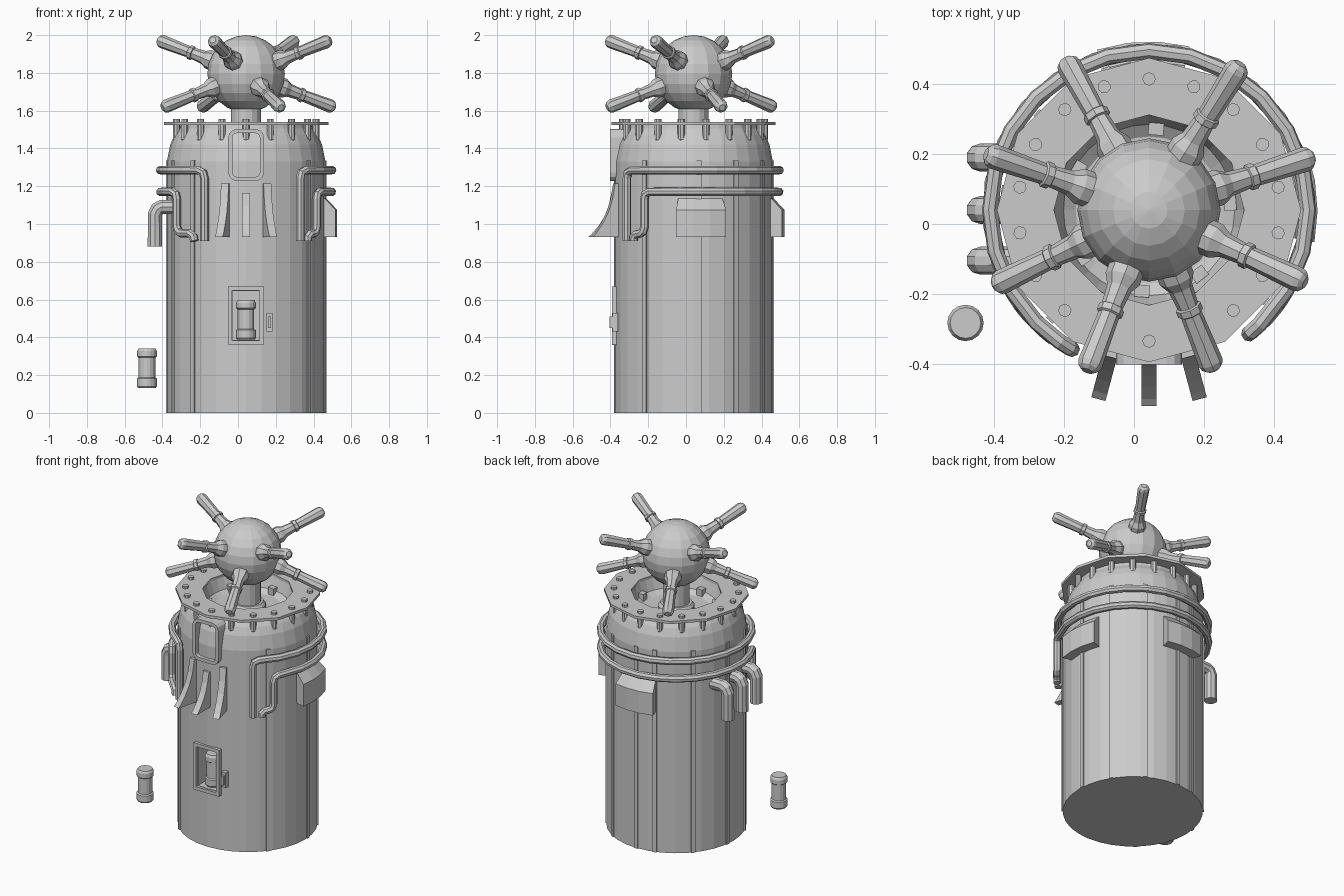
import bpy, bmesh
from math import sin, cos, pi, radians
from mathutils import Vector, Matrix

if "Cube" in bpy.data.objects:
    bpy.data.objects.remove(bpy.data.objects["Cube"])

C = Vector((0.043, 0.04, 0))          # axis of the tank


def finish(name, bm, mat=None):
    bmesh.ops.remove_doubles(bm, verts=bm.verts, dist=1e-5)
    bmesh.ops.recalc_face_normals(bm, faces=bm.faces)
    if mat:
        bm.transform(mat)
    me = bpy.data.meshes.new(name)
    bm.to_mesh(me)
    bm.free()
    ob = bpy.data.objects.new(name, me)
    bpy.context.collection.objects.link(ob)
    return ob


def skin(name, rings, mat=None, closed=False):
    """Join equal-sized point loops; cap the ends unless closed."""
    bm = bmesh.new()
    vs = [[bm.verts.new(p) for p in r] for r in rings]
    n = len(rings[0])
    for k in range(len(vs) if closed else len(vs) - 1):
        a, b = vs[k], vs[(k + 1) % len(vs)]
        for i in range(n):
            bm.faces.new((a[i], a[(i + 1) % n], b[(i + 1) % n], b[i]))
    if not closed:
        bm.faces.new(vs[0])
        bm.faces.new(vs[-1])
    return finish(name, bm, mat)


def lathe(name, profile, segs, mat, closed=False):
    rings = [[(r * cos(2 * pi * i / segs), r * sin(2 * pi * i / segs), z)
              for i in range(segs)] for r, z in profile]
    return skin(name, rings, mat, closed)


def box(name, lo, hi, mat=None):
    x0, y0, z0 = lo
    x1, y1, z1 = hi
    return skin(name, [[(x0, y0, z), (x1, y0, z), (x1, y1, z), (x0, y1, z)]
                       for z in (z0, z1)], mat)


def around(deg):
    return Matrix.Translation(C) @ Matrix.Rotation(radians(deg), 4, 'Z')


def polar(deg, z, r=0.455):
    return C + Vector((r * cos(radians(deg)), r * sin(radians(deg)), z))


def pipe(name, pts, r, res=2):
    cu = bpy.data.curves.new(name, 'CURVE')
    cu.dimensions = '3D'
    cu.bevel_depth = r
    cu.bevel_resolution = res
    cu.use_fill_caps = True
    sp = cu.splines.new('POLY')
    sp.points.add(len(pts) - 1)
    for p, q in zip(sp.points, pts):
        p.co = (*q, 1)
    ob = bpy.data.objects.new(name, cu)
    bpy.context.collection.objects.link(ob)
    bpy.ops.object.select_all(action='DESELECT')
    ob.select_set(True)
    bpy.context.view_layer.objects.active = ob
    bpy.ops.object.convert(target='MESH')
    for f in bpy.context.object.data.polygons:
        f.use_smooth = False


def frame(name, cx, cz, w, h, t, y0, y1, rad):
    """Rounded rectangular frame facing the front."""
    def loop(w, h, r, y):
        out = []
        for k, (sx, sz) in enumerate(((1, 1), (-1, 1), (-1, -1), (1, -1))):
            for j in range(4):
                a = pi / 2 * (k + j / 3)
                out.append((cx + sx * (w / 2 - r) + r * cos(a), y,
                            cz + sz * (h / 2 - r) + r * sin(a)))
        return out
    ri = max(rad - t, rad * 0.5)
    wi, hi = w - 2 * t, h - 2 * t
    skin(name, [loop(w, h, rad, y0), loop(w, h, rad, y1),
                loop(wi, hi, ri, y1), loop(wi, hi, ri, y0)], closed=True)


T = Matrix.Translation

# Tank body with shoulder and sunken top bowl
tank = lathe("tank_body", [(1e-6, 0), (.42, 0), (.42, 1.33), (.412, 1.37), (.402, 1.42),
                           (.38, 1.47), (.355, 1.505), (.35, 1.53), (.272, 1.53),
                           (.245, 1.45), (.21, 1.425), (1e-6, 1.42)], 32, T(C))
# Hatch recess
cutter = box("hatch_cutter", (-.03, -.5, .385), (.115, -.25, .645))
m = tank.modifiers.new("recess", 'BOOLEAN')
m.operation, m.object, m.solver = 'DIFFERENCE', cutter, 'EXACT'
bpy.context.view_layer.objects.active = tank
bpy.ops.object.modifier_apply(modifier="recess")
bpy.data.objects.remove(cutter)

# Top flange, bolts and bowl lugs
lathe("top_flange", [(.435, 1.523), (.435, 1.54), (.272, 1.54), (.272, 1.523)],
      12, T(C), closed=True)
for i in range(18):
    lathe("flange_bolt", [(.008, 1.425), (.019, 1.45), (.019, 1.555)], 8,
          around(i * 20 + 10) @ T((.375, 0, 0)))
for a in (5, 85, 150, 215, 265, 308):
    box("bowl_lug", (.215, -.022, 1.42), (.25, .022, 1.475), around(a))

# Neck and ball
lathe("neck", [(.11, 1.41), (.11, 1.45), (.095, 1.47), (.08, 1.47), (.08, 1.64)], 16, T(C))
bm = bmesh.new()
bmesh.ops.create_uvsphere(bm, u_segments=16, v_segments=12, radius=.205)
ball_c = C + Vector((0, 0, 1.795))
finish("ball", bm, T(ball_c))

# Eight rods, alternately tilted up and down
rod = [(.052, .17), (.052, .225), (.036, .255), (.031, .315), (.038, .318), (.038, .338),
       (.031, .342), (.036, .50), (.031, .515), (.018, .525)]
for i, a in enumerate((18, 58, 119, 161, 206, 249, 292, 335)):
    tilt = 20 if i % 2 else -20
    lathe("ball_rod", rod, 8, T(ball_c) @ Matrix.Rotation(radians(a), 4, 'Z')
          @ Matrix.Rotation(radians(90 - tilt), 4, 'Y'))

# Two pipes wrapped round the tank
wrap = range(225, -31, -15)
pipe("upper_ring_pipe",
     [polar(*p) for p in ((241, .91), (241, 1.24), (240, 1.272), (236, 1.285))]
     + [polar(a, 1.285) for a in wrap]
     + [polar(*p) for p in ((-46, 1.285), (-50, 1.272), (-51, 1.24), (-51, .91))], .023)
left = [(233, .91), (232, .935), (229, .95), (221, .95), (218, .96), (216, .985),
        (216, 1.13), (215, 1.158), (211, 1.17)]
right = [(-31, 1.17), (-34, 1.158), (-35, 1.13), (-35, .985), (-36, .96),
         (-38, .95), (-42, .945), (-44, .93), (-44, .91)]
pipe("lower_ring_pipe", [polar(*p) for p in left]
     + [polar(a, 1.17) for a in range(200, -21, -15)]
     + [polar(*p) for p in right], .023)

# Three exhaust elbows on the left
for y in (.19, .04, -.105):
    pipe("exhaust_elbow", [Vector((x, y, z)) for x, z in
         ((-.32, 1.09), (-.405, 1.09), (-.427, 1.078), (-.44, 1.05), (-.44, .88))], .04, 3)

# Curved vent boxes on the right and back
for name, mid in (("right_vent_box", 5), ("back_vent_box", 92)):
    prof = [(.40, .93), (.482, .93), (.482, 1.075), (.425, 1.135), (.40, 1.135)]
    skin(name, [[polar(mid + d, z, r) for r, z in prof] for d in (-16, -5.3, 5.3, 16)])

# Three curved fins on the front
for a, top in ((-15, 1.215), (0, 1.165), (15, 1.215)):
    k = (top - .93) / .285
    prof = [(.38, .93), (.56, .93), (.54, .95), (.505, 1.0), (.473, 1.06),
            (.45, 1.13), (.435, 1.215), (.38, 1.215)]
    skin("front_fin", [[(r, s, .93 + (z - .93) * k) for r, z in prof]
                       for s in (-.021, .021)], around(270 + a))

# Raised seams down the tank
for a in (4, 32, 60, 90, 107, 139, 172, 203, 228, 322):
    box("seam_strip", (.40, -.013, 0), (.426, .013, 1.335), around(a))

# Window frame on the shoulder, hatch frame and latch
frame("window_frame", .043, 1.365, .19, .275, .022, -.31, -.402, .045)
frame("hatch_frame", .042, .515, .19, .31, .022, -.355, -.393, .004)
box("latch_plate", (.152, -.39, .43), (.182, -.36, .53))
box("latch_handle", (.158, -.405, .45), (.176, -.38, .51))

# Canisters: one in the hatch, one standing alone
can = [(.046, 0), (.052, .008), (.052, .05), (.044, .056), (.044, .16),
       (.052, .166), (.052, .195), (.044, .21)]
lathe("hatch_canister", can, 16, T((.042, -.315, .388)))
lathe("loose_canister", can, 16, T((-.482, -.283, .132)))
